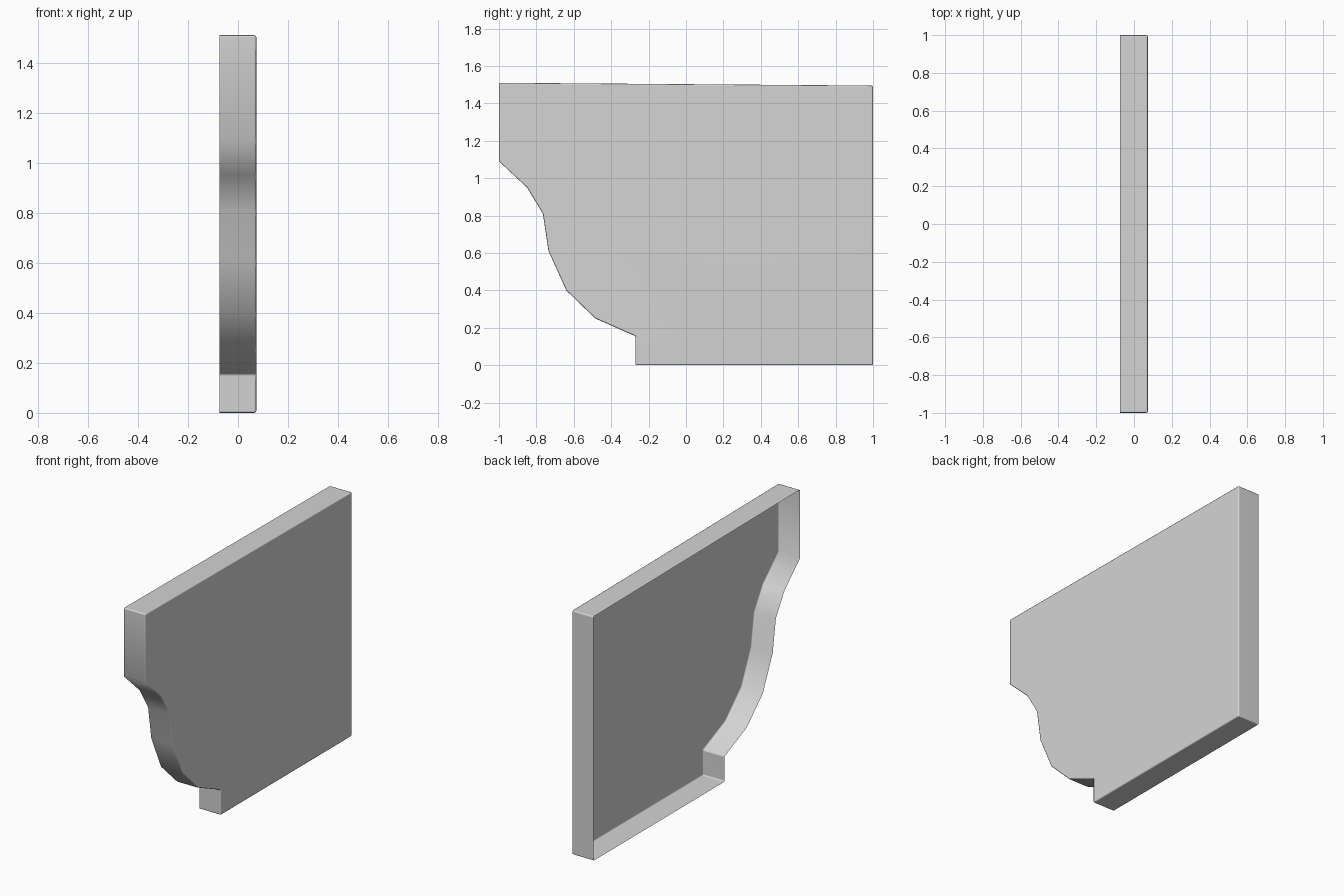
import bpy, bmesh, math

cube = bpy.data.objects.get("Cube")
if cube:
    bpy.data.objects.remove(cube, do_unlink=True)

HALF = 0.073  # half the panel depth

# Side outline (y, z): straight top, back and base, curved front edge
OUTLINE = [(1, 1.495), (-1, 1.51), (-1, 1.09), (-0.85, 0.95), (-0.765, 0.81),
           (-0.735, 0.61), (-0.64, 0.40), (-0.485, 0.25), (-0.27, 0.155),
           (-0.27, 0), (1, 0)]

# Grey material
grey = bpy.data.materials.new("plain grey")
grey.use_nodes = True
colour = (0.66, 0.66, 0.66, 1)
grey.diffuse_color = colour
grey.node_tree.nodes["Principled BSDF"].inputs["Base Color"].default_value = colour

# Closed face on the +x side, thin rim walls, open on the -x side
bm = bmesh.new()
closed = [bm.verts.new((HALF, y, z)) for y, z in OUTLINE]
opened = [bm.verts.new((-HALF, y, z)) for y, z in OUTLINE]
bm.faces.new(closed)
for i in range(len(OUTLINE)):
    j = (i + 1) % len(OUTLINE)
    bm.faces.new((closed[j], closed[i], opened[i], opened[j]))

mesh = bpy.data.meshes.new("bracket_panel")
bm.to_mesh(mesh)
bm.free()
mesh.materials.append(grey)
mesh.shade_smooth()
panel = bpy.data.objects.new("bracket_panel", mesh)
bpy.context.collection.objects.link(panel)

# Slightly softened corners, smooth curve, flat large faces
bevel = panel.modifiers.new("soft_edges", 'BEVEL')
bevel.width = 0.008
bevel.segments = 2
bevel.limit_method = 'ANGLE'
bevel.angle_limit = math.radians(50)
panel.modifiers.new("flat_faces", 'WEIGHTED_NORMAL')
